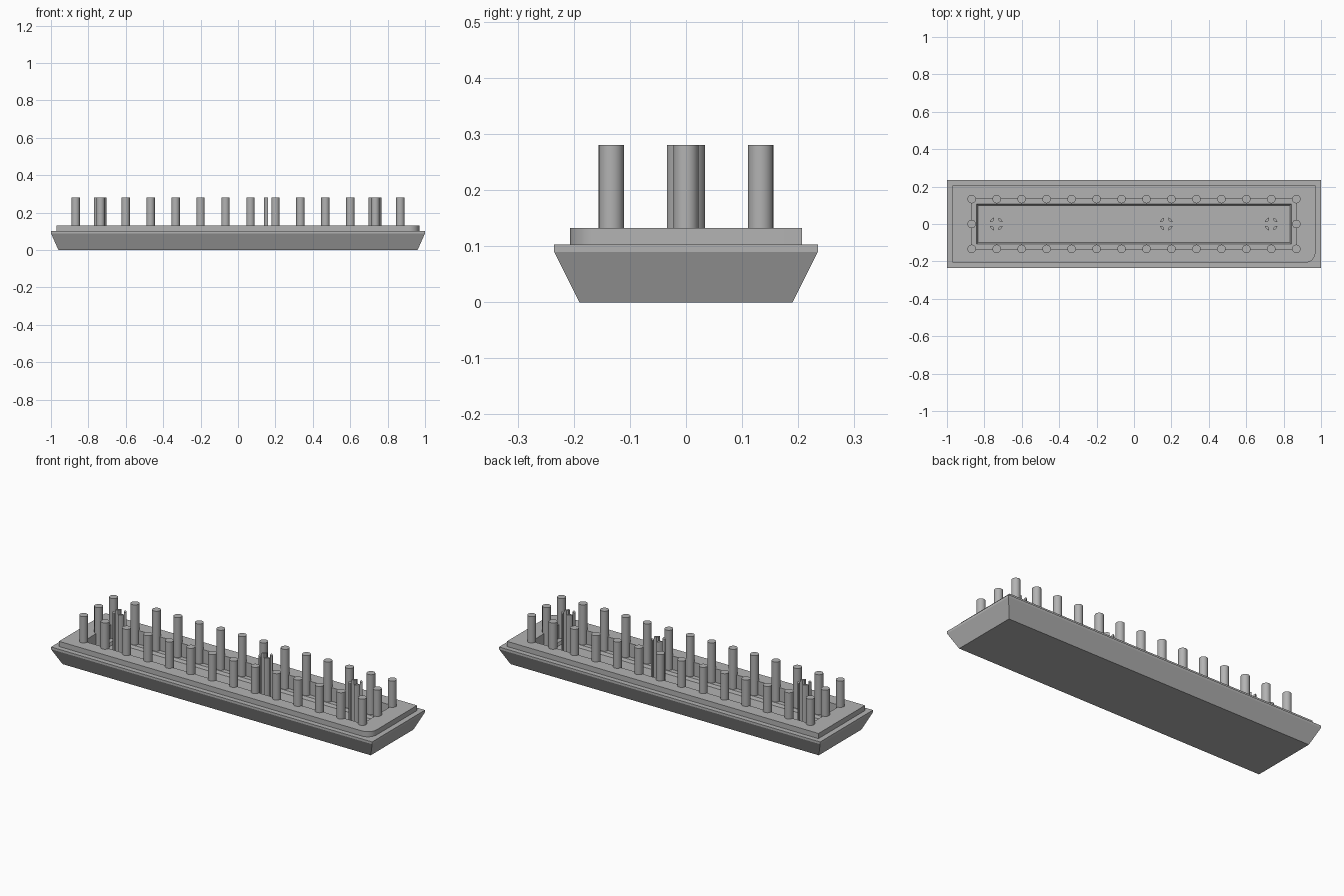
import bpy, bmesh, math

cube = bpy.data.objects.get("Cube")
if cube:
    bpy.data.objects.remove(cube)

grey = bpy.data.materials.new("light_grey")
grey.use_nodes = True
tone = (0.45, 0.45, 0.45, 1)
grey.diffuse_color = tone
grey.node_tree.nodes["Principled BSDF"].inputs["Base Color"].default_value = tone


def make_object(name, bm, smooth=False):
    bmesh.ops.recalc_face_normals(bm, faces=bm.faces)
    mesh = bpy.data.meshes.new(name)
    bm.to_mesh(mesh)
    bm.free()
    mesh.materials.append(grey)
    obj = bpy.data.objects.new(name, mesh)
    bpy.context.collection.objects.link(obj)
    if smooth:
        bpy.ops.object.select_all(action='DESELECT')
        obj.select_set(True)
        bpy.context.view_layer.objects.active = obj
        bpy.ops.object.shade_smooth_by_angle(angle=math.radians(35))
    return obj


def rectangle(hx, hy):
    return [(-hx, -hy), (hx, -hy), (hx, hy), (-hx, hy)]


def prism(bm, outline, z0, z1):
    """Closed upright prism from a flat outline."""
    low = [bm.verts.new((x, y, z0)) for x, y in outline]
    high = [bm.verts.new((x, y, z1)) for x, y in outline]
    bm.faces.new(low)
    bm.faces.new(high)
    n = len(outline)
    for i in range(n):
        j = (i + 1) % n
        bm.faces.new((low[i], low[j], high[j], high[i]))


PLATE_Z, TOP_Z, PIN_Z = 0.103, 0.132, 0.28
LEDGE_Z, FLOOR_Z = 0.055, 0.04
RIM_X, RIM_Y = 0.868, 0.133

# Flared tray: outer wall, top, recess wall, ledge, sloped step and floor
levels = [(0.96, 0.19, 0), (1, 0.235, 0.09), (1, 0.235, PLATE_Z),
          (RIM_X, RIM_Y, PLATE_Z), (RIM_X, RIM_Y, LEDGE_Z),
          (0.842, 0.107, LEDGE_Z), (0.835, 0.1, FLOOR_Z)]
bm = bmesh.new()
loops = [[bm.verts.new((x, y, z)) for x, y in rectangle(hx, hy)]
         for hx, hy, z in levels]
for a, b in zip(loops, loops[1:]):
    for i in range(4):
        j = (i + 1) % 4
        bm.faces.new((a[i], a[j], b[j], b[i]))
bm.faces.new(loops[0])
bm.faces.new(loops[-1])
make_object("tray_base", bm)

# Raised frame with one rounded corner, filled around the recess opening
px, py, radius = 0.97, 0.207, 0.055
outer = rectangle(px, py)
outer[1:2] = [(px - radius + radius * math.cos(t), -py + radius + radius * math.sin(t))
              for t in (math.radians(-90 + 90 * k / 10) for k in range(11))]
curve = bpy.data.curves.new("frame_outline", 'CURVE')
curve.dimensions = '2D'
curve.fill_mode = 'BOTH'
curve.extrude = (TOP_Z - PLATE_Z) / 2
for outline in (outer, rectangle(RIM_X, RIM_Y)):
    spline = curve.splines.new('POLY')
    spline.points.add(len(outline) - 1)
    for point, (x, y) in zip(spline.points, outline):
        point.co = (x, y, 0, 1)
    spline.use_cyclic_u = True
helper = bpy.data.objects.new("frame_outline", curve)
bpy.context.collection.objects.link(helper)
bpy.context.view_layer.update()
bm = bmesh.new()
bm.from_mesh(helper.to_mesh())
helper.to_mesh_clear()
bpy.data.objects.remove(helper)
bmesh.ops.remove_doubles(bm, verts=bm.verts, dist=1e-5)
bmesh.ops.translate(bm, verts=bm.verts, vec=(0, 0, (TOP_Z + PLATE_Z) / 2))
make_object("raised_frame", bm, smooth=True)

# Pins set around the rim of the recess
COUNT = 14
spots = [(-RIM_X + 2 * RIM_X * i / (COUNT - 1), side * RIM_Y)
         for i in range(COUNT) for side in (-1, 1)]
spots += [(-RIM_X, 0), (RIM_X, 0)]
bm = bmesh.new()
circle = [(0.0225 * math.cos(math.tau * k / 24), 0.0225 * math.sin(math.tau * k / 24))
          for k in range(24)]
for cx, cy in spots:
    prism(bm, [(cx + x, cy + y) for x, y in circle], LEDGE_Z - 0.005, PIN_Z)
make_object("rim_pins", bm, smooth=True)


# Split posts: four ring segments parted by a cross-shaped slot
def arc(r, gap, steps=6):
    start = math.asin(gap / r)
    span = math.pi / 2 - 2 * start
    return [(r * math.cos(start + span * k / steps), r * math.sin(start + span * k / steps))
            for k in range(steps + 1)]


segment = arc(0.036, 0.012) + arc(0.023, 0.012)[::-1]
for name, cx in (("right", -0.737), ("middle", 0.173), ("left", 0.733)):
    bm = bmesh.new()
    for q in range(4):
        c, s = round(math.cos(q * math.pi / 2)), round(math.sin(q * math.pi / 2))
        prism(bm, [(cx + c * x - s * y, s * x + c * y) for x, y in segment],
              FLOOR_Z - 0.003, PIN_Z)
    make_object(name + "_split_post", bm, smooth=True)
